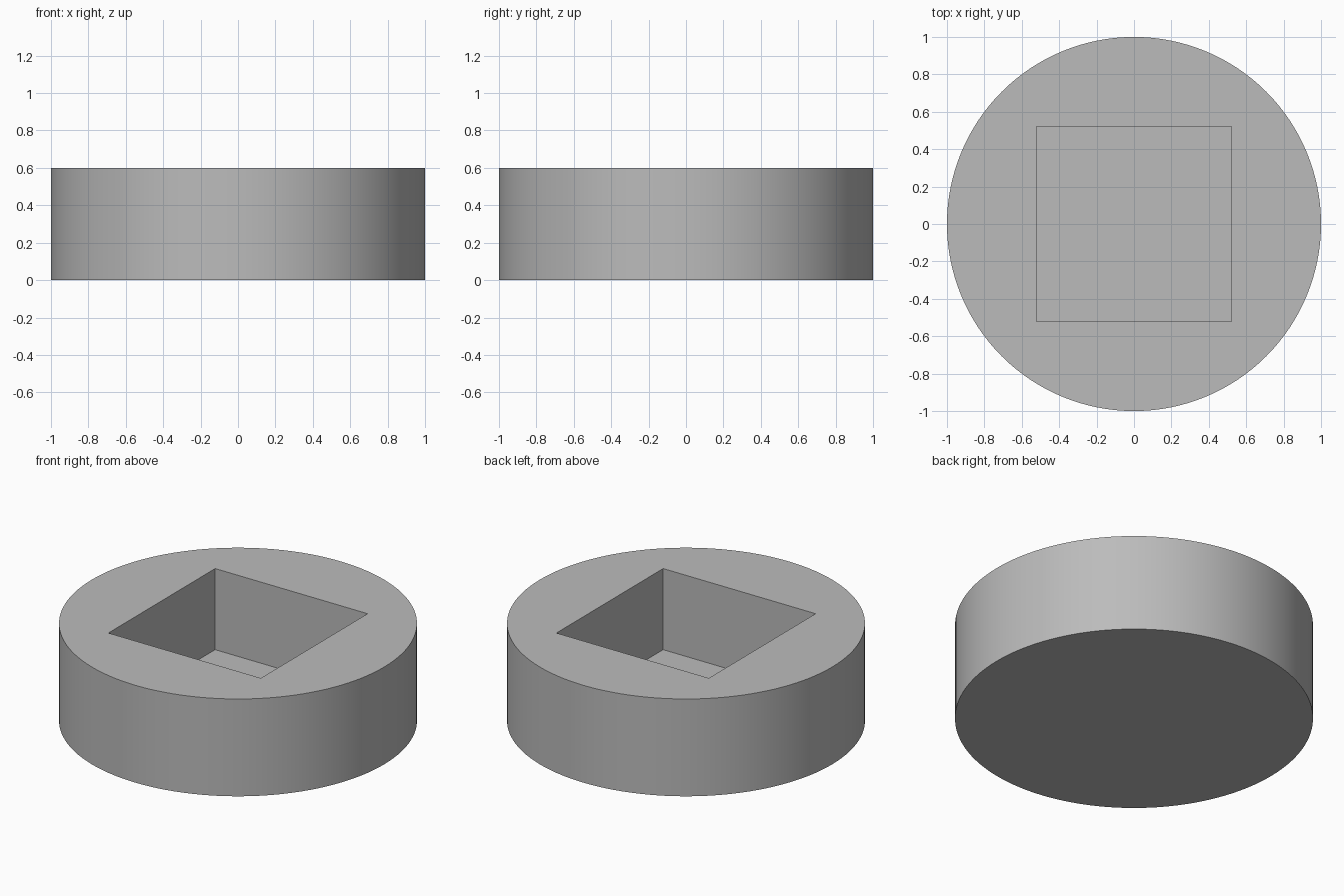
import bpy
import math

RADIUS, HEIGHT = 1.0, 0.6
POCKET_SIDE, FLOOR_Z = 1.04, 0.1

if "Cube" in bpy.data.objects:
    bpy.data.objects.remove(bpy.data.objects["Cube"], do_unlink=True)

# Single plain grey
grey = bpy.data.materials.new("plain_grey")
grey.use_nodes = True
colour = (0.5, 0.5, 0.5, 1.0)
grey.diffuse_color = colour
grey.node_tree.nodes["Principled BSDF"].inputs["Base Color"].default_value = colour

# Square pocket cutter, reaching above the rim
cutter_height = HEIGHT
bpy.ops.mesh.primitive_cube_add(size=1, location=(0, 0, FLOOR_Z + cutter_height / 2))
cutter = bpy.context.object
cutter.name = "pocket_cutter"
cutter.scale = (POCKET_SIDE, POCKET_SIDE, cutter_height)
cutter.data.materials.append(grey)
cutter.hide_render = True

# Round body
bpy.ops.mesh.primitive_cylinder_add(vertices=128, radius=RADIUS, depth=HEIGHT,
                                    location=(0, 0, HEIGHT / 2))
body = bpy.context.object
body.name = "round_body"
body.data.materials.append(grey)

# Cut the square pocket, leaving a closed floor
cut = body.modifiers.new("square_pocket", "BOOLEAN")
cut.operation = "DIFFERENCE"
cut.solver = "EXACT"
cut.object = cutter
bpy.ops.object.modifier_apply(modifier=cut.name)
bpy.data.objects.remove(cutter, do_unlink=True)

# Smooth round wall, crisp rims and pocket corners
bpy.ops.object.shade_smooth_by_angle(angle=math.radians(30))
